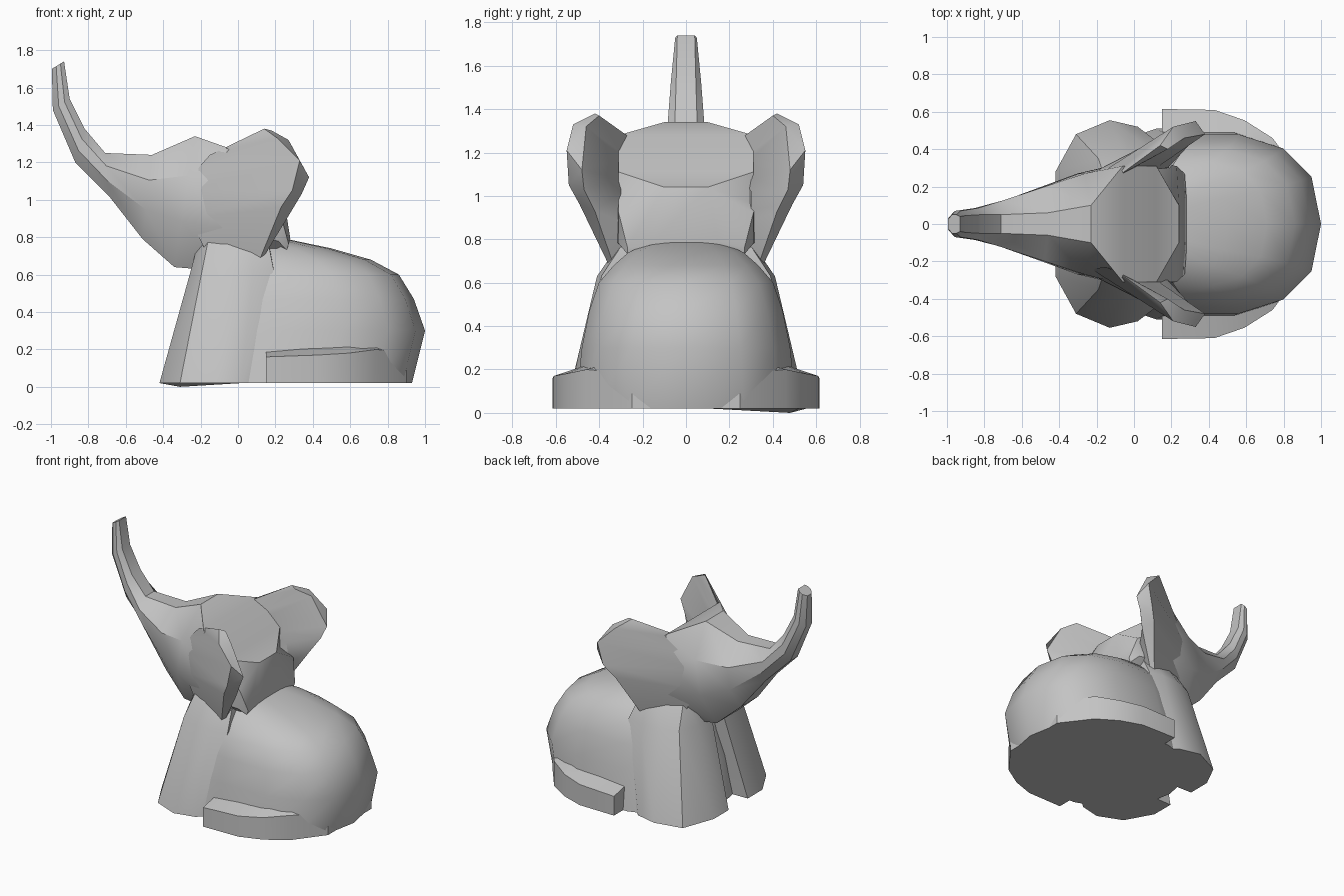
import bpy
import bmesh
from math import cos, sin, tau

cube = bpy.data.objects.get("Cube")
if cube:
    bpy.data.objects.remove(cube, do_unlink=True)

grey = bpy.data.materials.new("stone grey")
grey.use_nodes = True
shade = (0.55, 0.55, 0.55, 1)
grey.diffuse_color = shade
grey.node_tree.nodes["Principled BSDF"].inputs["Base Color"].default_value = shade


def loft(name, rings, sharp=0.6):
    """Skin a list of equal-sized point rings and cap both ends."""
    bm = bmesh.new()
    rows = [[bm.verts.new(point) for point in ring] for ring in rings]
    count = len(rows[0])
    for low, high in zip(rows, rows[1:]):
        for i in range(count):
            j = (i + 1) % count
            bm.faces.new((low[i], low[j], high[j], high[i]))
    bm.faces.new(rows[0][::-1])
    bm.faces.new(rows[-1])
    bmesh.ops.recalc_face_normals(bm, faces=bm.faces)
    mesh = bpy.data.meshes.new(name)
    bm.to_mesh(mesh)
    bm.free()
    mesh.materials.append(grey)
    obj = bpy.data.objects.new(name, mesh)
    bpy.context.collection.objects.link(obj)
    bpy.ops.object.select_all(action='DESELECT')
    obj.select_set(True)
    bpy.context.view_layer.objects.active = obj
    bpy.ops.object.shade_smooth_by_angle(angle=sharp)
    return obj


def rounded(value, power):
    """Signed power, which squares off an ellipse when below one."""
    return abs(value) ** power * (1 if value > 0 else -1)


def oval(x_min, x_max, y_half, z, sides=14, power=0.8):
    """Horizontal rounded ring centred on y = 0."""
    middle, half = (x_min + x_max) / 2, (x_max - x_min) / 2
    angles = [tau * i / sides for i in range(sides)]
    return [(middle + half * rounded(cos(a), power),
             y_half * rounded(sin(a), power), z) for a in angles]


# Seated body: height, front, back, half width
body_profile = [
    (0.02, -0.32, 0.93, 0.52),
    (0.30, -0.27, 1.00, 0.49),
    (0.47, -0.21, 0.94, 0.455),
    (0.60, -0.18, 0.86, 0.41),
    (0.68, -0.12, 0.71, 0.34),
    (0.74, -0.06, 0.50, 0.27),
    (0.79, 0.00, 0.26, 0.16),
]
loft("body", [oval(front, back, half, z)
              for z, front, back, half in body_profile])

# Head and raised trunk: underside x z, topside x z, half width, top half width
head_profile = [
    (-0.995, 1.70, -0.93, 1.74, 0.05, 0.04),
    (-0.99, 1.48, -0.90, 1.54, 0.07, 0.045),
    (-0.87, 1.20, -0.82, 1.38, 0.085, 0.05),
    (-0.69, 1.02, -0.71, 1.25, 0.125, 0.05),
    (-0.51, 0.79, -0.46, 1.24, 0.20, 0.06),
    (-0.34, 0.64, -0.23, 1.34, 0.27, 0.10),
    (-0.10, 0.62, -0.06, 1.28, 0.32, 0.31),
    (0.10, 0.62, 0.12, 1.11, 0.325, 0.31),
    (0.20, 0.64, 0.24, 1.04, 0.31, 0.10),
    (0.25, 0.70, 0.28, 0.79, 0.27, 0.15),
]
head_rings = []
for xl, zl, xu, zu, wide, top in head_profile:
    half = [(wide / 2, 0), (wide, 0.35), (wide, 0.7), (top, 1)]
    outline = half + [(-y, t) for y, t in reversed(half)]
    head_rings.append([(xl + (xu - xl) * t, y, zl + (zu - zl) * t)
                       for y, t in outline])
loft("head_and_trunk", head_rings)

# Ear rows from lobe to tip: cheek, front rim, back rim, nape
ear_rows = [
    [(-0.17, 0.25, 0.72), (0.12, 0.36, 0.69), (0.14, 0.34, 0.70), (0.15, 0.28, 0.72)],
    [(-0.26, 0.25, 0.90), (0.23, 0.49, 0.96), (0.28, 0.42, 0.93), (0.20, 0.30, 0.88)],
    [(-0.27, 0.25, 1.05), (0.29, 0.54, 1.05), (0.34, 0.47, 1.03), (0.18, 0.30, 1.02)],
    [(-0.23, 0.24, 1.15), (0.33, 0.55, 1.21), (0.38, 0.48, 1.12), (0.12, 0.30, 1.08)],
    [(-0.15, 0.23, 1.24), (0.21, 0.52, 1.33), (0.27, 0.46, 1.32), (0.03, 0.30, 1.17)],
    [(-0.08, 0.26, 1.27), (0.14, 0.42, 1.38), (0.18, 0.40, 1.37), (0.00, 0.30, 1.20)],
]

# Front leg: matching outlines at the sole, shoulder and inside the head
sole = [(-0.42, 0.11), (-0.42, 0.28), (-0.31, 0.48), (-0.13, 0.555),
        (0.02, 0.52), (0.10, 0.45), (0.12, 0.10)]
shoulder = [(-0.25, 0.06), (-0.25, 0.22), (-0.19, 0.35), (-0.07, 0.40),
            (0.08, 0.41), (0.19, 0.39), (0.20, 0.06)]

# Hind foot: x, inner y, outer y, inner height, outer height
foot_profile = [
    (0.15, 0.42, 0.615, 0.20, 0.16),
    (0.43, 0.44, 0.61, 0.22, 0.17),
    (0.59, 0.43, 0.555, 0.23, 0.18),
    (0.74, 0.34, 0.46, 0.23, 0.20),
    (0.90, 0.12, 0.25, 0.21, 0.18),
]

for side, label in ((1, "left"), (-1, "right")):
    loft(label + "_ear", [[(x, side * y, z) for x, y, z in row]
                          for row in ear_rows])

    # The left sole dips slightly at its outer front corner
    dip = 0.02 if side > 0 else 0.0
    ground = [(x, side * y, 0.02 - dip * (i == 2))
              for i, (x, y) in enumerate(sole)]
    upper = [(x, side * y, 0.63) for x, y in shoulder]
    neck = [(x * 0.8, side * y * 0.68, 0.82) for x, y in shoulder]
    loft(label + "_front_leg", [ground, upper, neck])

    loft(label + "_hind_foot",
         [[(x, side * inner, 0.02), (x, side * outer, 0.02),
           (x, side * outer, z_out), (x, side * inner, z_in)]
          for x, inner, outer, z_in, z_out in foot_profile])
